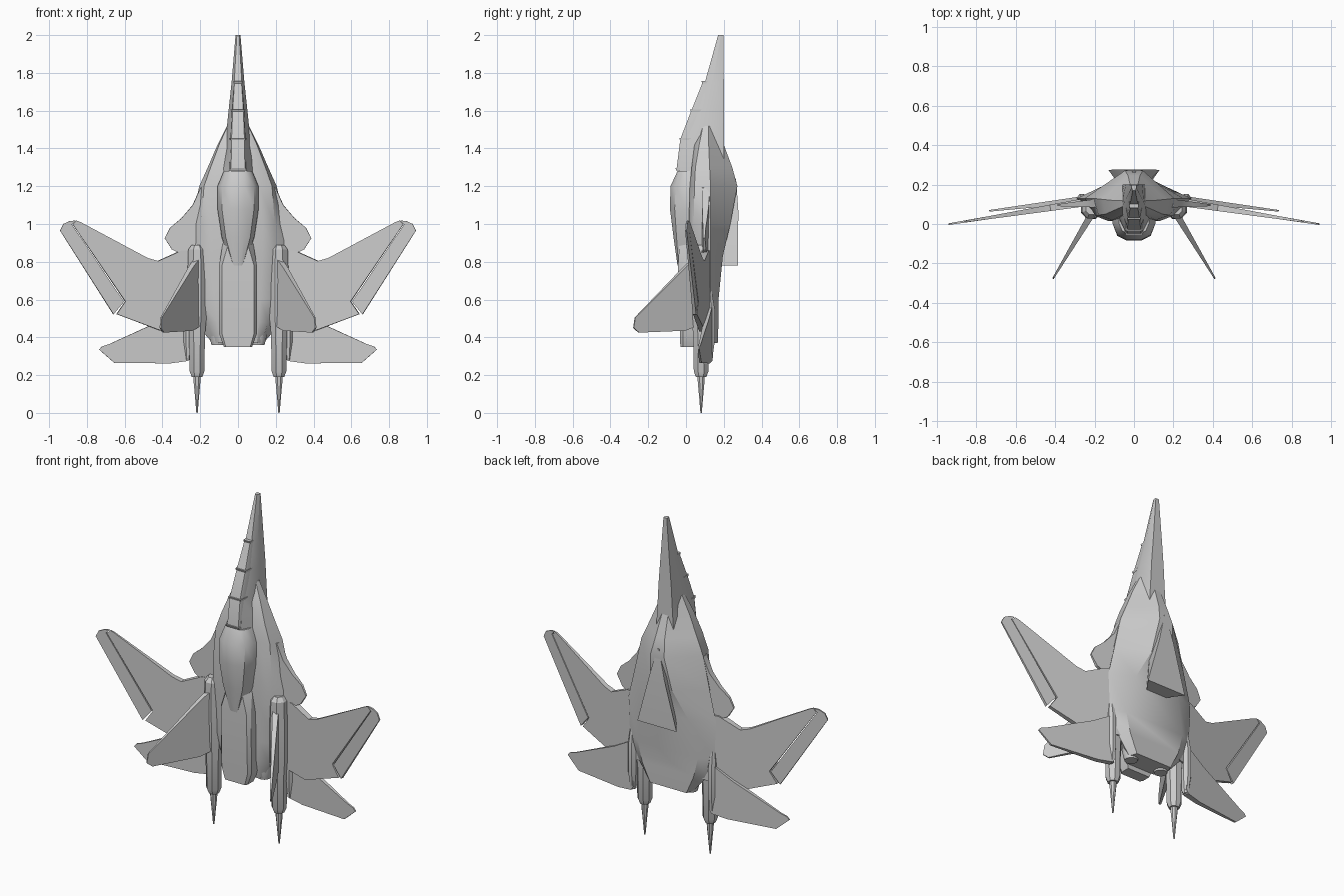
import bpy, bmesh, math
from mathutils import Vector


def finish(name, bm, mirror, angle=25):
    bmesh.ops.recalc_face_normals(bm, faces=bm.faces)
    me = bpy.data.meshes.new(name)
    bm.to_mesh(me)
    bm.free()
    ob = bpy.data.objects.new(name, me)
    bpy.context.collection.objects.link(ob)
    if mirror:
        ob.modifiers.new("mirror", 'MIRROR').use_mirror_merge = False
    bpy.ops.object.select_all(action='DESELECT')
    ob.select_set(True)
    bpy.context.view_layer.objects.active = ob
    bpy.ops.object.shade_smooth_by_angle(angle=math.radians(angle))
    return ob


def loft(name, sections, mirror=False, angle=25):
    """Skin closed rings of (x, y) points, each at its height z."""
    bm = bmesh.new()
    rings = [[bm.verts.new((x, y, z)) for x, y in pts] for z, pts in sections]
    n = len(rings[0])
    for a, b in zip(rings, rings[1:]):
        for i in range(n):
            j = (i + 1) % n
            bm.faces.new((a[i], a[j], b[j], b[i]))
    bm.faces.new(rings[0])
    bm.faces.new(rings[-1])
    return finish(name, bm, mirror, angle)


def sym(sections):
    """Half profiles, front to back, completed across x = 0."""
    return [(z, pts + [(-x, y) for x, y in reversed(pts)]) for z, *pts in sections]


def tube(name, cx, cy, rings, n=8, mirror=True):
    """Upright tube; rings are (z, rx, ry)."""
    ang = [2 * math.pi * (i + .5) / n for i in range(n)]
    loft(name, [(z, [(cx + rx * math.cos(a), cy + ry * math.sin(a)) for a in ang])
                for z, rx, ry in rings], mirror, 50 if n > 8 else 25)


def panel(name, origin, d, outline, t0, t1):
    """Tapered flat surface: outline (span, z), spanning along d in the xy plane."""
    bm = bmesh.new()
    nrm = Vector((-d[1], d[0], 0)).normalized()
    smin, smax = min(p[0] for p in outline), max(p[0] for p in outline)
    caps = []
    for side in (1, -1):
        vs = []
        for s, z in outline:
            t = t0 + (t1 - t0) * (s - smin) / (smax - smin)
            p = Vector((origin[0] + s * d[0], origin[1] + s * d[1], z))
            vs.append(bm.verts.new(p + nrm * side * t / 2))
        caps.append(vs)
    a, b = caps
    bm.faces.new(a)
    bm.faces.new(b[::-1])
    for i in range(len(a)):
        j = (i + 1) % len(a)
        bm.faces.new((a[i], b[i], b[j], a[j]))
    return finish(name, bm, True)


# nose with flat underside
loft("nose", sym([
    (2.0, (.006, .17), (.013, .185), (.011, .198)),
    (1.75, (.02, .10), (.034, .14), (.03, .2)),
    (1.6, (.03, .05), (.05, .11), (.042, .2)),
    (1.45, (.038, -.01), (.065, .08), (.05, .2)),
    (1.3, (.045, -.035), (.09, .06), (.06, .2)),
    (1.2, (.05, -.03), (.1, .06), (.06, .2))]))

# canopy glass and frames
spine = [(1.75, .022, .088), (1.6, .033, .028), (1.45, .04, -.03), (1.29, .043, -.05)]
loft("canopy", sym([(z, (w * .85, y), (w, y + .012), (w * 1.15, y + .07)) for z, w, y in spine]))
for i, (z, w, y) in enumerate(spine):
    loft(f"canopy_frame_{i + 1}", sym([(z + h, (w, y - .004 - h * .37), (w * 1.25, y + .07 - h * .37))
                                       for h in (.006, -.006)]))

# main hull: shoulders in front, keel at the back
loft("hull", sym([
    (1.52, (.02, .08), (.055, .09), (.058, .12), (.02, .17)),
    (1.42, (.06, .045), (.10, .07), (.108, .12), (.02, .2)),
    (1.3, (.09, .03), (.145, .05), (.16, .125), (.03, .245)),
    (1.2, (.11, .02), (.18, .045), (.205, .13), (.045, .272)),
    (1.0, (.13, .015), (.195, .04), (.25, .13), (.07, .235)),
    (.83, (.13, .02), (.2, .05), (.29, .13), (.15, .195)),
    (.6, (.12, .03), (.2, .06), (.28, .13), (.2, .172)),
    (.48, (.11, .03), (.16, .06), (.23, .13), (.17, .172)),
    (.37, (.1, .05), (.125, .07), (.135, .12), (.12, .168))]), angle=30)

# overhanging belly ramp
loft("belly_ramp", sym([
    (1.24, (.01, .2), (.006, .265)),
    (1.07, (.04, .18), (.05, .277)),
    (.78, (.07, .19), (.13, .275))]))

# dorsal hump
loft("dorsal_hump", sym([
    (1.28, (.03, -.045), (.06, -.035), (.075, .0), (.075, .05)),
    (1.2, (.035, -.082), (.085, -.055), (.108, .0), (.11, .05)),
    (1.08, (.035, -.085), (.085, -.06), (.108, .0), (.11, .05)),
    (.93, (.03, -.066), (.065, -.05), (.085, .0), (.09, .05)),
    (.78, (.015, -.045), (.025, -.04), (.035, .0), (.04, .05))]), angle=40)

# flat tail deck with chamfered end
loft("tail_deck", sym([
    (.9, (.05, -.035), (.08, .02), (.08, .06)),
    (.78, (.085, -.042), (.1, -.02), (.1, .06)),
    (.42, (.085, -.032), (.1, -.015), (.1, .055)),
    (.35, (.065, -.03), (.075, -.015), (.075, .04))]))

# strakes ahead of the wings
panel("strake", (0, .115), (1, -.05),
      [(.15, 1.22), (.2, 1.19), (.24, 1.1), (.3, 1.03), (.36, .98), (.388, .925),
       (.35, .865), (.28, .83), (.15, .82)], .05, .01)

# wings with separate outer flaps
wing = ((0, .15), (1, -.16))
panel("wing", *wing,
      [(.18, .86), (.3, .86), (.425, .804), (.48, .82), (.83, 1.008), (.855, 1.018),
       (.875, .998), (.597, .59), (.643, .523), (.4, .432), (.18, .47)], .045, .008)
panel("wing_flap", *wing,
      [(.605, .588), (.66, .522), (.942, .965), (.925, 1.0), (.89, 1.016), (.86, 1.018), (.88, .998)],
      .02, .008)

# tailplanes and their root fairings
panel("tailplane", (0, .155), (1, -.12),
      [(.25, .58), (.29, .555), (.39, .497), (.68, .365), (.72, .352), (.735, .335),
       (.655, .265), (.36, .262), (.265, .275), (.25, .3)], .035, .008)
tube("tail_fairing", .265, .12, [(.66, .015, .015), (.55, .028, .035), (.38, .028, .035), (.28, .015, .02)])

# canted fins on the booms
panel("fin", (.215, .05), (.6, -1),
      [(0, .82), (.05, .78), (.29, .535), (.32, .505), (.328, .45), (.3, .425), (.06, .435), (0, .46)],
      .035, .008)

# booms, tail spikes and nozzles
tube("boom", .217, .08, [(.89, .03, .035), (.865, .05, .055), (.7, .056, .06), (.5, .054, .055),
                         (.42, .046, .046), (.22, .042, .042), (.19, .03, .03)])
tube("boom_spike", .217, .08, [(.2, .021, .021), (.16, .019, .019), (.09, .012, .012), (.0, .004, .004)])
tube("nozzle", .105, .1, [(.5, .05, .05), (.4, .046, .046), (.36, .036, .036)], 16)
